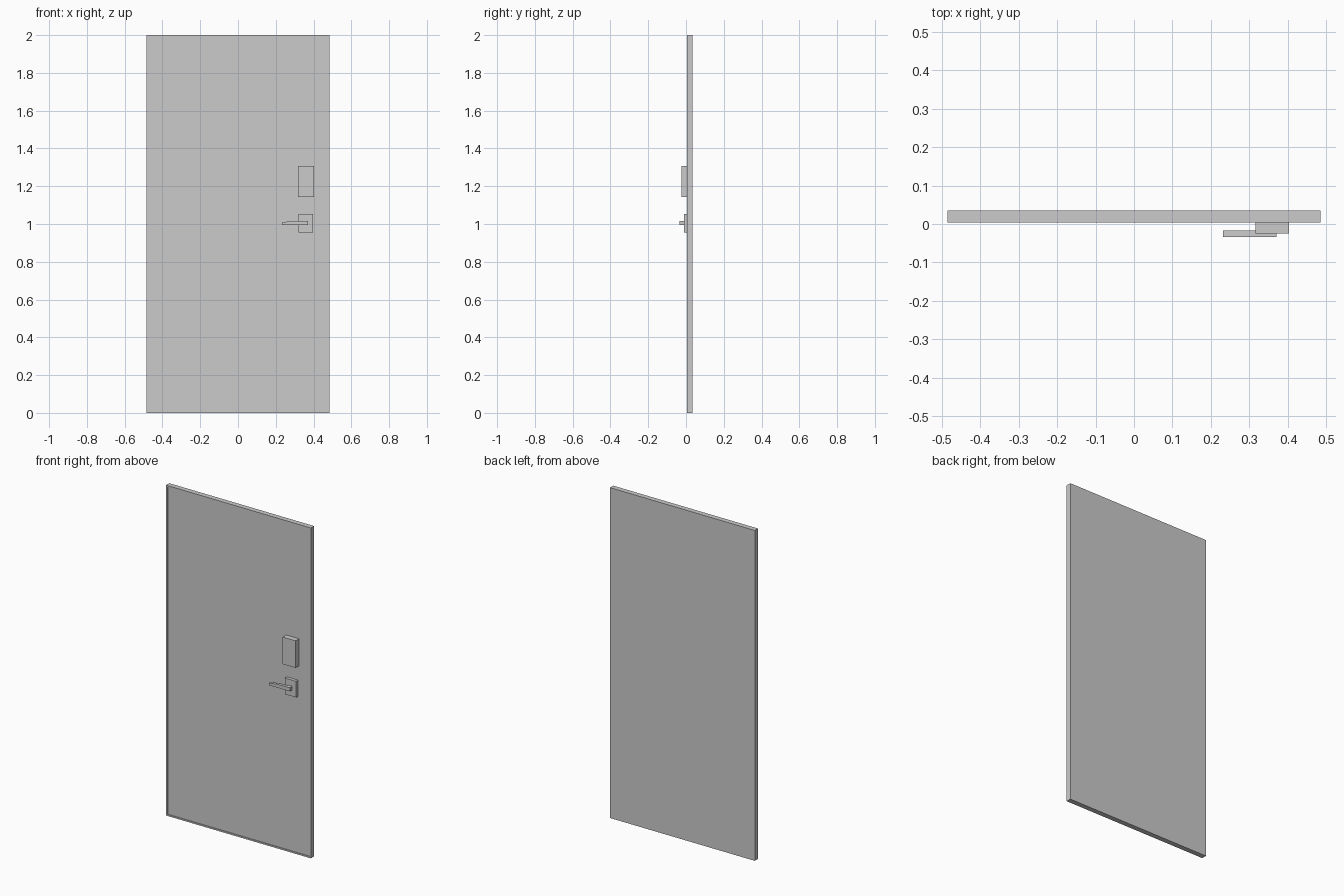
import bpy, bmesh

if "Cube" in bpy.data.objects:
    bpy.data.objects.remove(bpy.data.objects["Cube"])


def make(name, bm):
    bmesh.ops.recalc_face_normals(bm, faces=bm.faces)
    me = bpy.data.meshes.new(name)
    bm.to_mesh(me)
    bm.free()
    ob = bpy.data.objects.new(name, me)
    bpy.context.collection.objects.link(ob)
    return ob


def prism(name, outline, y0, y1):
    """Extrude an x-z outline from y0 to y1."""
    bm = bmesh.new()
    face = bm.faces.new([bm.verts.new((x, y0, z)) for x, z in outline])
    ext = bmesh.ops.extrude_face_region(bm, geom=[face])
    verts = [g for g in ext["geom"] if isinstance(g, bmesh.types.BMVert)]
    bmesh.ops.translate(bm, verts=verts, vec=(0, y1 - y0, 0))
    return make(name, bm)


def box(name, x0, x1, y0, y1, z0, z1):
    return prism(name, [(x0, z0), (x1, z0), (x1, z1), (x0, z1)], y0, y1)


# Door leaf with a shallow recessed front panel inside a thin rim
door = box("door_leaf", -0.485, 0.485, 0.004, 0.035, 0, 2)
bm = bmesh.new()
bm.from_mesh(door.data)
bm.faces.ensure_lookup_table()
front = min(bm.faces, key=lambda f: f.calc_center_median().y)
bmesh.ops.inset_region(bm, faces=[front], thickness=0.013)
bmesh.ops.inset_region(bm, faces=[front], thickness=0.0, depth=-0.004)
bm.to_mesh(door.data)
bm.free()

PANEL_Y = 0.008

# Lock box above the handle
box("lock_box", 0.317, 0.403, -0.025, PANEL_Y, 1.142, 1.306)

# Handle: backplate, neck and tapering lever
box("handle_backplate", 0.321, 0.397, -0.011, PANEL_Y, 0.956, 1.054)
box("handle_neck", 0.347, 0.371, -0.018, -0.011, 0.994, 1.017)
prism("handle_lever",
      [(0.232, 0.995), (0.371, 0.995), (0.371, 1.017), (0.285, 1.015), (0.232, 1.009)],
      -0.034, -0.017)
